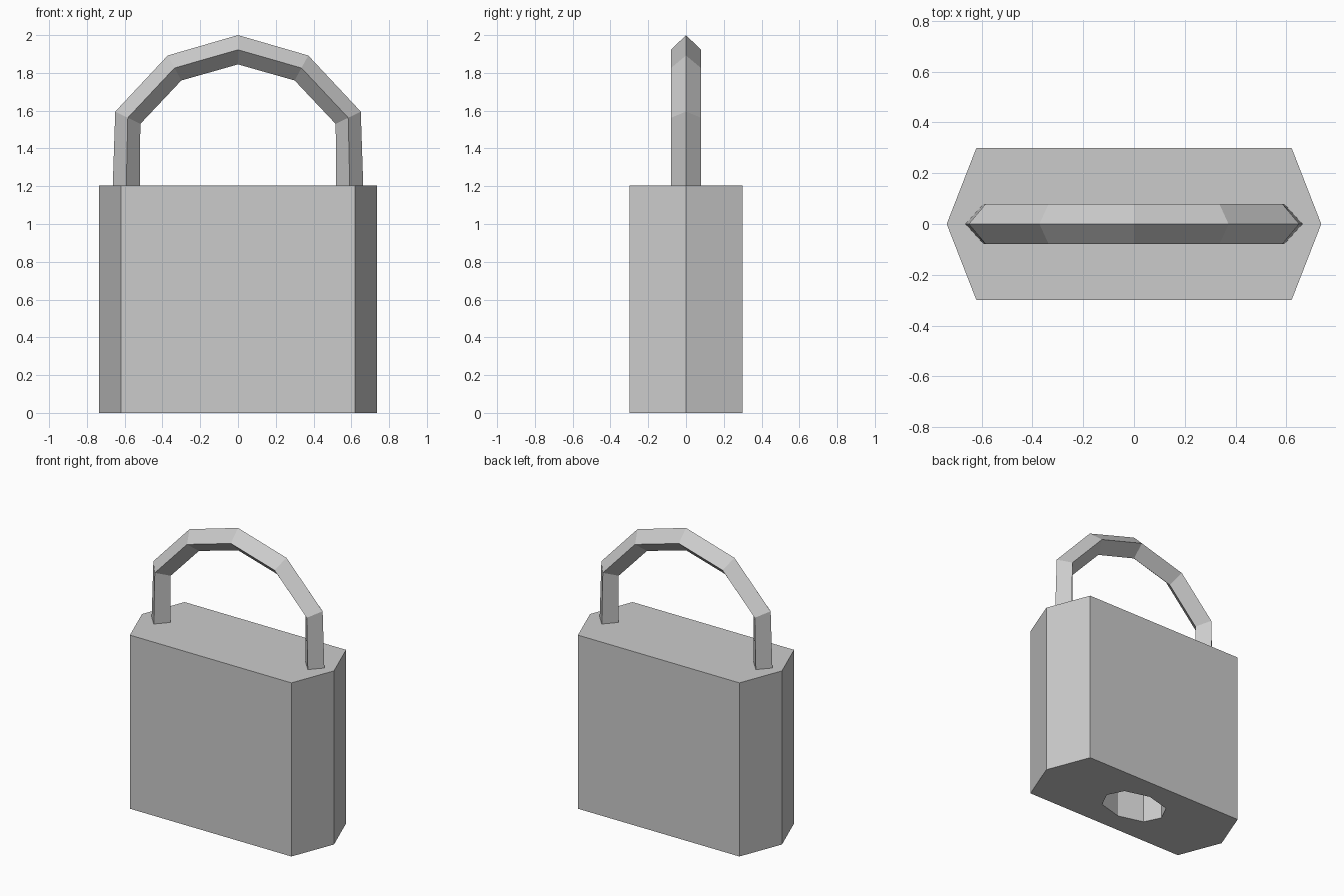
import bpy
import bmesh
from mathutils import Vector

if "Cube" in bpy.data.objects:
    bpy.data.objects.remove(bpy.data.objects["Cube"], do_unlink=True)

BODY_TOP = 1.205

# Single grey metal
GREY = (0.6, 0.6, 0.6, 1.0)
metal = bpy.data.materials.new("grey_metal")
metal.use_nodes = True
metal.diffuse_color = GREY
metal.node_tree.nodes["Principled BSDF"].inputs["Base Color"].default_value = GREY


def loft(name, rings):
    """Flat-shaded solid skinned through a list of equal-length closed rings."""
    bm = bmesh.new()
    loops = [[bm.verts.new(p) for p in ring] for ring in rings]
    n = len(loops[0])
    for a, b in zip(loops, loops[1:]):
        for i in range(n):
            j = (i + 1) % n
            bm.faces.new((a[i], a[j], b[j], b[i]))
    bm.faces.new(loops[0])
    bm.faces.new(loops[-1])
    bmesh.ops.recalc_face_normals(bm, faces=bm.faces)
    mesh = bpy.data.meshes.new(name)
    bm.to_mesh(mesh)
    bm.free()
    mesh.materials.append(metal)
    obj = bpy.data.objects.new(name, mesh)
    bpy.context.collection.objects.link(obj)
    return obj


def prism(name, outline, bottom, top):
    return loft(name, [[(x, y, z) for x, y in outline] for z in (bottom, top)])


# Lock body: six-sided block
hexagon = [(0.737, 0), (0.62, 0.3), (-0.62, 0.3), (-0.737, 0), (-0.62, -0.3), (0.62, -0.3)]
body = prism("lock_body", hexagon, 0, BODY_TOP)

# Keyhole recess: eight-sided socket in the underside
quarter = [(0.23, 0), (0.175, 0.112), (0, 0.16), (-0.175, 0.112)]
octagon = quarter + [(-x, -y) for x, y in quarter]
cutter = prism("keyhole_cutter", octagon, -0.1, 0.4)
cutter.hide_render = True
cut = body.modifiers.new("keyhole", "BOOLEAN")
cut.operation = "DIFFERENCE"
cut.solver = "EXACT"
cut.object = cutter
bpy.context.view_layer.objects.active = body
bpy.ops.object.modifier_apply(modifier=cut.name)
bpy.data.objects.remove(cutter, do_unlink=True)

# Shackle: diamond section swept over a faceted arch, half mirrored across x
outer = [(0.663, BODY_TOP), (0.65, 1.595), (0.372, 1.892), (0, 2.0)]
inner = [(0.52, BODY_TOP), (0.517, 1.53), (0.3, 1.76), (0, 1.845)]
HALF_DEPTH = 0.079
rings = []
for (ox, oz), (ix, iz) in zip(outer, inner):
    out, inn = Vector((ox, 0, oz)), Vector((ix, 0, iz))
    mid, side = (out + inn) / 2, Vector((0, HALF_DEPTH, 0))
    rings.append([out, mid + side, inn, mid - side])
mirrored = [[Vector((-p.x, p.y, p.z)) for p in ring] for ring in rings[-2::-1]]
loft("shackle", rings + mirrored)
